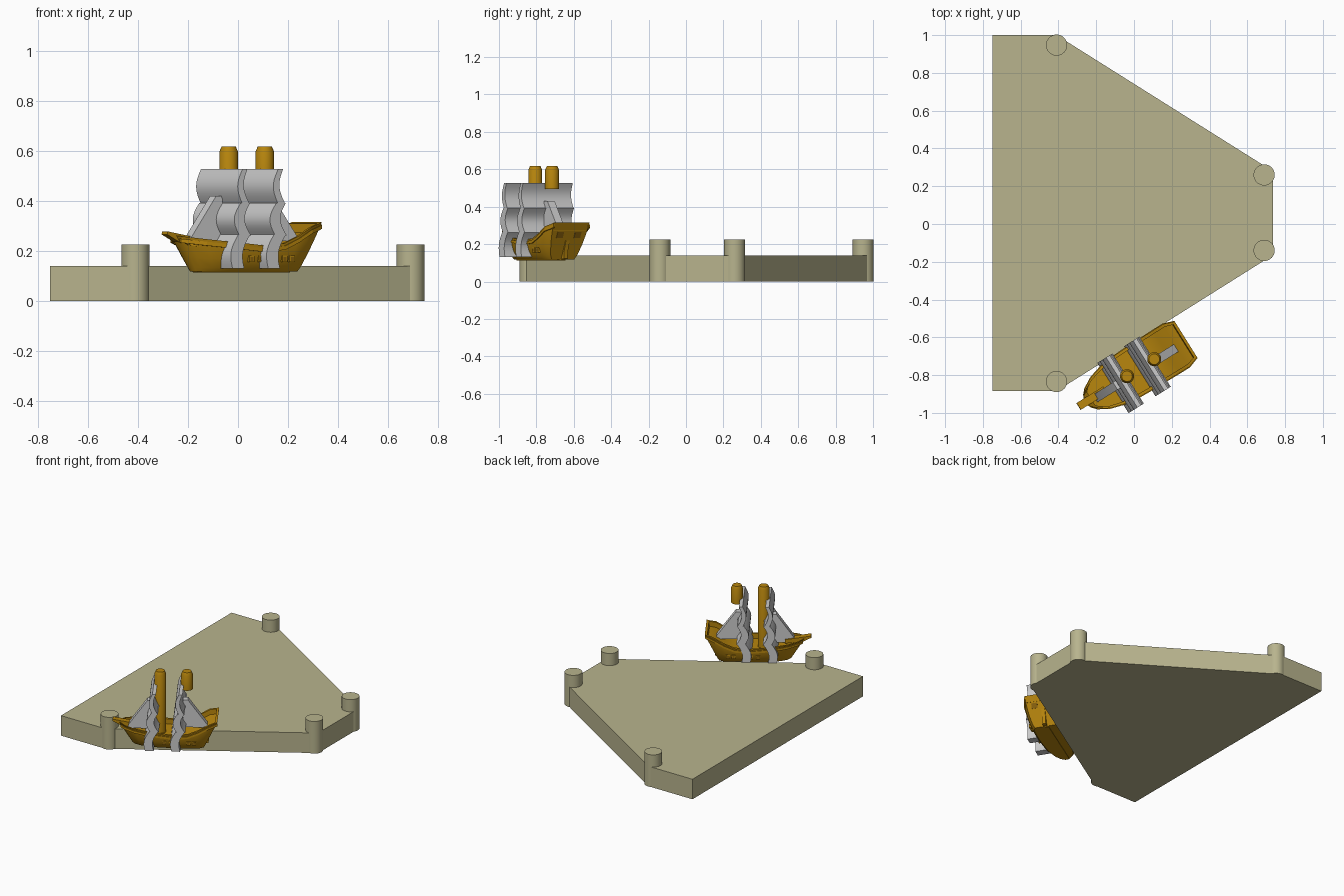
import bpy, bmesh, math
from mathutils import Matrix

if "Cube" in bpy.data.objects:
    bpy.data.objects.remove(bpy.data.objects["Cube"])

SHIP = Matrix.Translation((0.035, -0.761, 0)) @ Matrix.Rotation(math.radians(32), 4, 'Z')


def material(name, rgb):
    m = bpy.data.materials.new(name)
    m.diffuse_color = (*rgb, 1)
    m.use_nodes = True
    m.node_tree.nodes["Principled BSDF"].inputs["Base Color"].default_value = m.diffuse_color
    return m


WOOD = material("golden_wood", (0.479, 0.238, 0.004))
DARK = material("dark_wood", (0.25, 0.12, 0.004))
STONE = material("stone", (0.479, 0.456, 0.27))


def finish(name, bm, mat=None, matrix=None, smooth=False):
    bmesh.ops.recalc_face_normals(bm, faces=bm.faces)
    me = bpy.data.meshes.new(name)
    bm.to_mesh(me)
    bm.free()
    ob = bpy.data.objects.new(name, me)
    bpy.context.collection.objects.link(ob)
    if matrix:
        ob.matrix_world = matrix
    if mat:
        me.materials.append(mat)
    if smooth:
        bpy.ops.object.select_all(action='DESELECT')
        ob.select_set(True)
        bpy.context.view_layer.objects.active = ob
        bpy.ops.object.shade_smooth_by_angle(angle=math.radians(35))
    return ob


def loft(name, rings, mat=None, matrix=None, smooth=False):
    """Bridge closed rings of equal length and cap both ends."""
    bm = bmesh.new()
    vs = [[bm.verts.new(p) for p in r] for r in rings]
    n = len(vs[0])
    for a, b in zip(vs, vs[1:]):
        for i in range(n):
            j = (i + 1) % n
            bm.faces.new((a[i], a[j], b[j], b[i]))
    bm.faces.new(vs[0])
    bm.faces.new(vs[-1][::-1])
    return finish(name, bm, mat, matrix, smooth)


def slab(name, pts, t0, t1, mat=None):
    """Extrude an (s, z) side profile across the ship."""
    return loft(name, [[(s, t, z) for s, z in pts] for t in (t0, t1)], mat, SHIP, True)


def turned(name, x, y, profile, mat, matrix=None):
    """Stack circles given as (radius, z)."""
    n = 32
    rings = [[(x + r * math.cos(k * math.tau / n), y + r * math.sin(k * math.tau / n), z)
              for k in range(n)] for r, z in profile]
    return loft(name, rings, mat, matrix, True)


# Dock platform and its four posts
outline = [(-0.75, 1.0), (-0.41, 1.0), (0.735, 0.28), (0.735, -0.165), (-0.41, -0.885), (-0.75, -0.885)]
loft("dock_platform", [[(x, y, z) for x, y in outline] for z in (0, 0.14)], STONE)
for i, (x, y) in enumerate([(-0.41, 0.947), (0.689, 0.26), (0.689, -0.14), (-0.41, -0.834)]):
    turned(f"dock_post_{i + 1}", x, y, [(0.056, 0), (0.056, 0.225)], STONE)

# Hull stations: s_top, half_width_top, z_top, s_foot, half_width_foot, deck_depth
stations = [
    (-0.350, 0.012, 0.262, -0.260, 0.010, 0.0),
    (-0.335, 0.035, 0.259, -0.252, 0.022, 0.0),
    (-0.310, 0.062, 0.255, -0.238, 0.038, 0.03),
    (-0.250, 0.096, 0.247, -0.200, 0.060, 0.035),
    (-0.145, 0.126, 0.236, -0.130, 0.080, 0.035),
    (0.000, 0.131, 0.222, 0.000, 0.090, 0.035),
    (0.095, 0.132, 0.230, 0.080, 0.090, 0.035),
    (0.160, 0.133, 0.258, 0.130, 0.088, 0.035),
    (0.223, 0.133, 0.295, 0.168, 0.084, 0.035),
    (0.265, 0.118, 0.308, 0.185, 0.074, 0.035),
    (0.268, 0.117, 0.309, 0.187, 0.073, 0.0),
    (0.283, 0.112, 0.315, 0.194, 0.070, 0.0),
]


def hull_half(st, sign):
    s1, w1, z1, s0, w0, depth = st
    z0 = 0.117
    half = []
    for f, g in ((0, 0), (0.12, 0.33), (0.4, 0.68), (0.72, 0.93), (1, 1)):
        half.append((s0 + (s1 - s0) * f, sign * (w0 + (w1 - w0) * g), z0 + (z1 - z0) * f))
    inner = w1 * 0.87
    return half + [(s1, sign * inner, z1), (s1, sign * inner, z1 - depth)]


loft("hull", [hull_half(st, 1) + hull_half(st, -1)[::-1] for st in stations], WOOD, SHIP, True)

# Rail moulding that follows the gunwale on each side
for sign, side in ((1, "port"), (-1, "starboard")):
    rings = []
    for s, w, z, *_ in stations[1:]:
        rings.append([(s, sign * (w + a), z + b) for a, b in
                      ((-0.006, -0.026), (0.004, -0.026), (0.004, -0.010), (-0.006, -0.010))])
    loft(f"{side}_rail", rings, WOOD, SHIP)

# Bowsprit, keel and rudder
slab("bowsprit", [(-0.388, 0.266), (-0.386, 0.278), (-0.22, 0.248), (-0.22, 0.222), (-0.33, 0.235)],
     -0.021, 0.021, WOOD)
slab("keel", [(-0.24, 0.113), (0.19, 0.113), (0.19, 0.13), (-0.25, 0.13)], -0.02, 0.02, WOOD)
slab("rudder", [(0.18, 0.117), (0.222, 0.122), (0.225, 0.16), (0.245, 0.22), (0.20, 0.22)],
     -0.012, 0.012, WOOD)

# Gun ports along both sides and windows in the transom
def block(name, centre, size, mat, tilt=0):
    bm = bmesh.new()
    bmesh.ops.create_cube(bm, size=1, matrix=Matrix.Diagonal((*size, 1)))
    return finish(name, bm, mat, SHIP @ Matrix.Translation(centre) @ Matrix.Rotation(tilt, 4, 'Y'))


for sign, side in ((1, "port"), (-1, "starboard")):
    for k, s in enumerate((-0.055, -0.01, 0.1, 0.135)):
        block(f"{side}_gun_port_{k + 1}", (s, sign * 0.114, 0.168), (0.024, 0.026, 0.026), WOOD)
        block(f"{side}_gun_port_hole_{k + 1}", (s, sign * 0.122, 0.168), (0.014, 0.013, 0.016), DARK)
for k, t in enumerate((-0.055, 0.055)):
    block(f"stern_window_{k + 1}", (0.251, t, 0.25), (0.01, 0.04, 0.035), DARK, math.radians(24))

# Full foremast and the visible top of the aft mast
for name, s, z0 in (("fore_mast", -0.085, 0.17), ("aft_mast_top", 0.085, 0.495)):
    turned(name, s, 0, [(0.037, z0), (0.037, 0.597), (0.028, 0.617)], WOOD, SHIP)

# Square sails in three bellied tiers per mast: z0, z1, front low/high, back low/high, belly
tiers = [
    (0.130, 0.265, -0.005, 0.022, 0.050, 0.078, 0.020),
    (0.262, 0.392, 0.028, 0.034, 0.082, 0.078, 0.028),
    (0.390, 0.527, 0.040, 0.042, 0.074, 0.065, 0.022),
]
N = 10
for mast, shift in (("fore", -0.168), ("aft", 0.0)):
    for k, (z0, z1, fl, fh, bl, bh, belly) in enumerate(tiers):
        def edge(lo, hi):
            return [(shift + lo + (hi - lo) * i / N - belly * math.sin(math.pi * i / N),
                     z0 + (z1 - z0) * i / N) for i in range(N + 1)]
        slab(f"{mast}_square_sail_{k + 1}", edge(fl, fh) + edge(bl, bh)[::-1], -0.17, 0.143)

# Triangular sails at bow and stern
slab("jib_sail", [(-0.29, 0.225), (-0.285, 0.25), (-0.165, 0.42), (-0.135, 0.42), (-0.13, 0.225)], -0.034, 0.012)
slab("spanker_sail", [(0.06, 0.24), (0.06, 0.43), (0.092, 0.43), (0.215, 0.26), (0.215, 0.24)], -0.034, 0.012)
